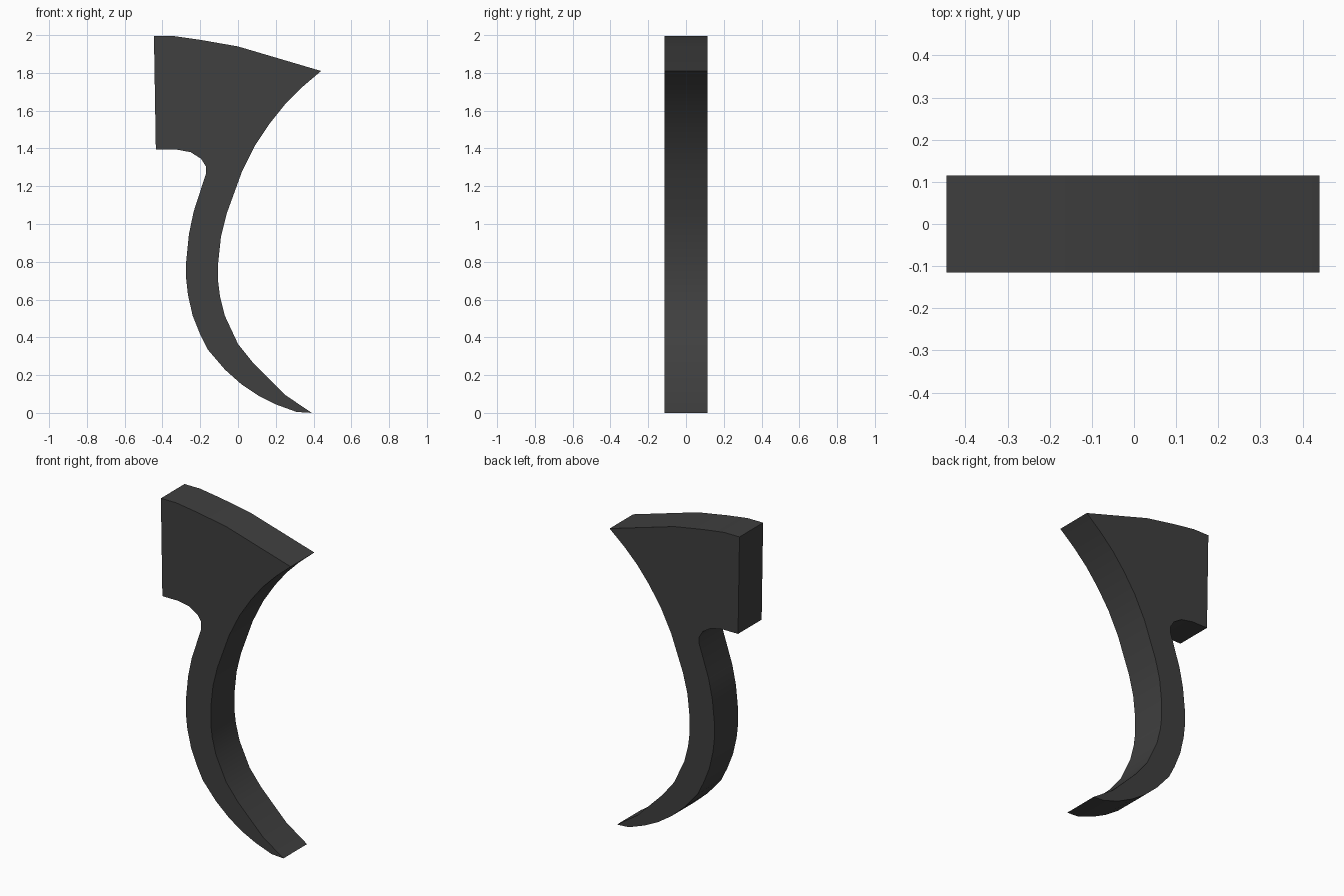
import bpy
import bmesh
import math

cube = bpy.data.objects.get("Cube")
if cube:
    bpy.data.objects.remove(cube, do_unlink=True)

HALF_WIDTH = 0.115

# Dark metal
metal = bpy.data.materials.new("dark_grey_metal")
metal.use_nodes = True
colour = (0.05, 0.05, 0.05, 1)
metal.diffuse_color = colour
metal.node_tree.nodes["Principled BSDF"].inputs["Base Color"].default_value = colour

# Side outline (x, z): mounting block top, finger face, tip, rear face
top = [(-.445, 2), (-.34, 2), (-.2, 1.98), (0, 1.945), (.44, 1.815)]
finger_face = [(.34, 1.73), (.25, 1.64), (.17, 1.54), (.09, 1.42), (.02, 1.28),
               (-.02, 1.17), (-.06, 1.06), (-.09, .94), (-.105, .8), (-.105, .7),
               (-.095, .62), (-.07, .52), (0, .37), (.08, .27), (.25, .1)]
tip = [(.39, .005), (.31, .01)]
rear_face = [(.2, .05), (.11, .095), (.02, .155), (-.07, .235), (-.16, .34),
             (-.2, .42), (-.24, .52), (-.265, .63), (-.275, .72), (-.275, .8),
             (-.26, .95), (-.235, 1.07), (-.17, 1.27)]
notch = [(-.17, 1.31), (-.195, 1.35), (-.25, 1.385), (-.33, 1.4), (-.435, 1.4)]
outline = top + finger_face + tip + rear_face + notch
base = min(z for x, z in outline)

# Extrude the outline across the width
bm = bmesh.new()
side = bm.faces.new([bm.verts.new((x, -HALF_WIDTH, z - base)) for x, z in outline])
result = bmesh.ops.extrude_face_region(bm, geom=[side], use_keep_orig=True)
moved = [v for v in result["geom"] if isinstance(v, bmesh.types.BMVert)]
bmesh.ops.translate(bm, verts=moved, vec=(0, 2 * HALF_WIDTH, 0))
bmesh.ops.recalc_face_normals(bm, faces=bm.faces[:])
mesh = bpy.data.meshes.new("curved_trigger")
bm.to_mesh(mesh)
bm.free()
mesh.materials.append(metal)

trigger = bpy.data.objects.new("curved_trigger", mesh)
bpy.context.collection.objects.link(trigger)

# Smooth the curved edges, keep the rims sharp
bpy.ops.object.select_all(action="DESELECT")
trigger.select_set(True)
bpy.context.view_layer.objects.active = trigger
bpy.ops.object.shade_smooth_by_angle(angle=math.radians(35))
